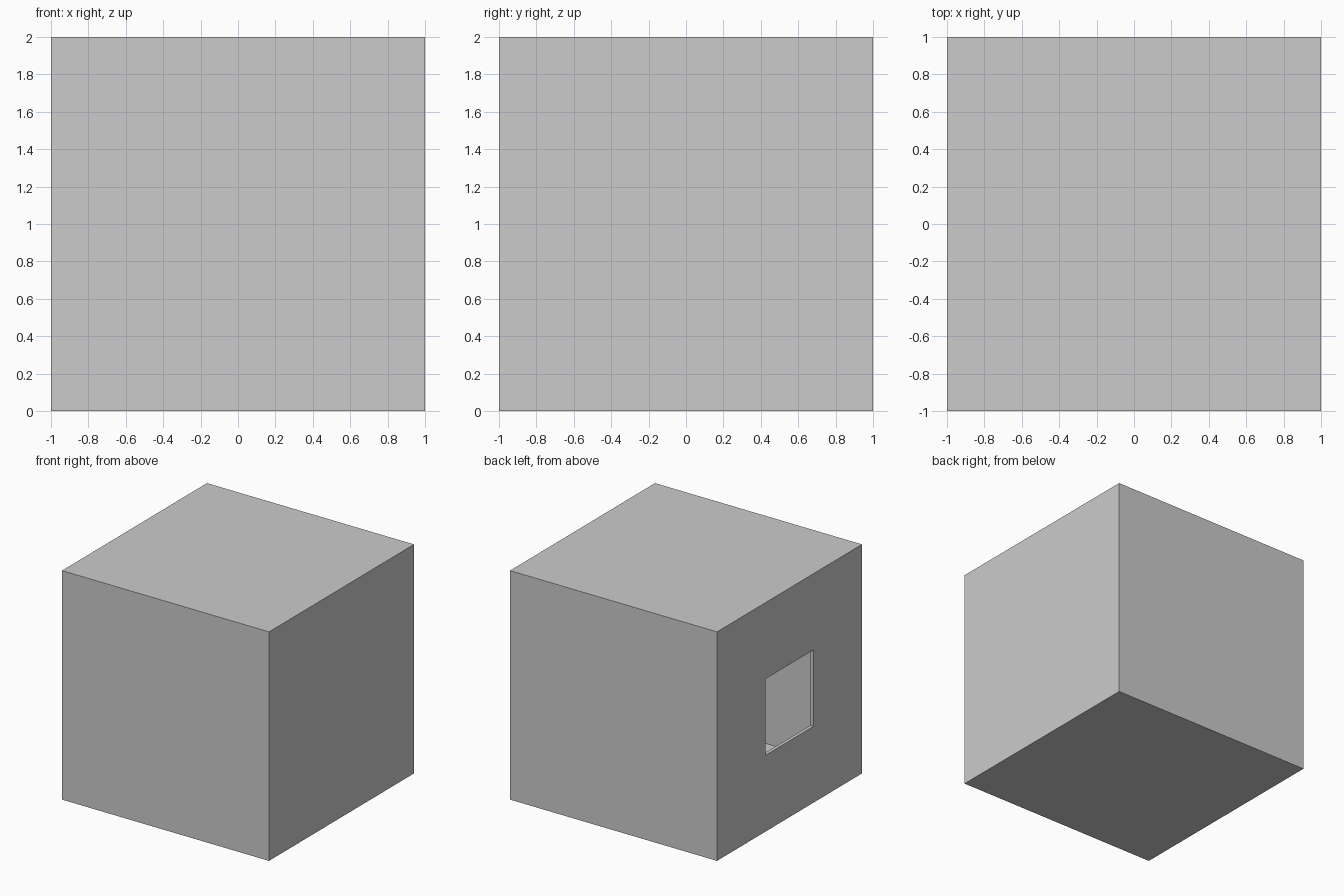
import bpy, bmesh

if "Cube" in bpy.data.objects:
    bpy.data.objects.remove(bpy.data.objects["Cube"])

WALL = 0.03

# Closed box, 2 units per side, standing on the ground
bm = bmesh.new()
bmesh.ops.create_cube(bm, size=2.0)
bmesh.ops.translate(bm, verts=bm.verts, vec=(0, 0, 1))

# Square window in the middle third of the left wall
left = [f for f in bm.faces if f.normal.x < -0.9]
bmesh.ops.inset_individual(bm, faces=left, thickness=2 / 3, use_even_offset=True)
window = [f for f in bm.faces if (f.calc_center_median().yz.to_3d()
                                  - left[0].calc_center_median().yz.to_3d()).length < 0.01
          and f.normal.x < -0.9 and f.calc_area() < 0.5]
bmesh.ops.delete(bm, geom=window, context='FACES')

mesh = bpy.data.meshes.new("hollow_box")
bm.to_mesh(mesh)
bm.free()
box = bpy.data.objects.new("hollow_box", mesh)
bpy.context.collection.objects.link(box)

# Thin walls, thickened inwards
shell = box.modifiers.new("walls", 'SOLIDIFY')
shell.thickness = WALL
shell.offset = -1
shell.use_even_offset = True
